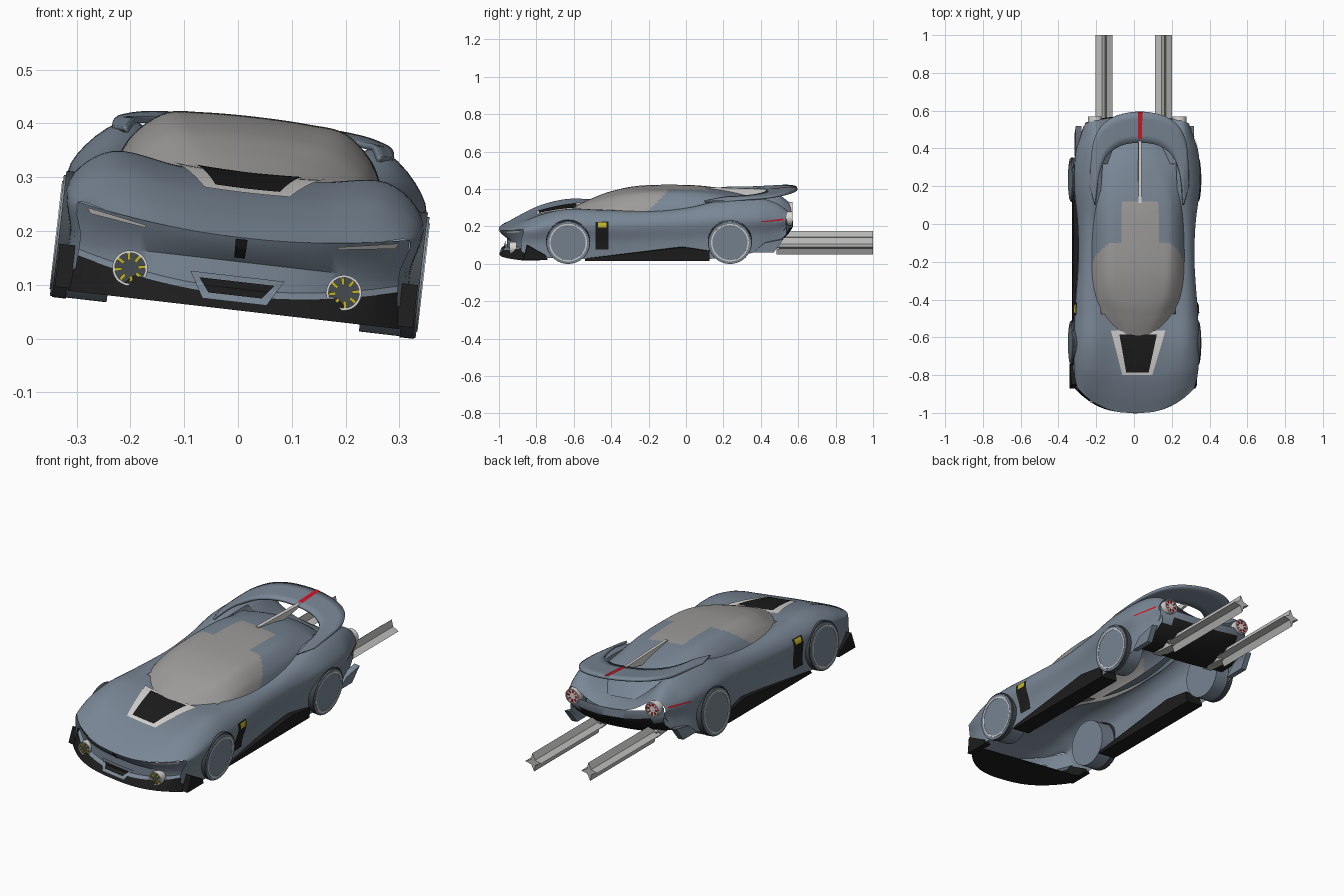
import bpy, bmesh, math
from mathutils import Vector, Matrix
from mathutils.bvhtree import BVHTree

if "Cube" in bpy.data.objects:
    bpy.data.objects.remove(bpy.data.objects["Cube"])

V = Vector
MATS = {}
for key, name, col in [
        ("body", "blue grey paint", (0.19, 0.24, 0.30)), ("black", "black trim", (0.012, 0.012, 0.012)),
        ("glass", "grey glass", (0.34, 0.33, 0.32)), ("silver", "silver trim", (0.68, 0.67, 0.65)),
        ("red", "red light", (0.60, 0.008, 0.02)), ("yellow", "yellow light", (0.55, 0.46, 0.02)),
        ("steel", "steel rail", (0.50, 0.50, 0.49)), ("dark", "dark grey", (0.06, 0.07, 0.08))]:
    m = bpy.data.materials.new(name)
    m.diffuse_color = (*col, 1)
    m.use_nodes = True
    m.node_tree.nodes["Principled BSDF"].inputs["Base Color"].default_value = m.diffuse_color
    MATS[key] = m
PARTS = []


def make(name, verts, faces, mats, rule=None, fix=True):
    me = bpy.data.meshes.new(name)
    me.from_pydata([tuple(v) for v in verts], [], faces)
    mats = [mats] if isinstance(mats, str) else mats
    for k in mats:
        me.materials.append(MATS[k])
    if rule:
        for p in me.polygons:
            p.material_index = rule(p.center)
    if fix:
        bm = bmesh.new()
        bm.from_mesh(me)
        bmesh.ops.remove_doubles(bm, verts=bm.verts, dist=1e-5)
        bmesh.ops.recalc_face_normals(bm, faces=bm.faces)
        bm.to_mesh(me)
        bm.free()
    ob = bpy.data.objects.new(name, me)
    bpy.context.collection.objects.link(ob)
    PARTS.append(ob)
    return ob


def spline(pts, n):
    """Catmull-Rom curve through the points."""
    out = []
    e = [pts[0] * 2 - pts[1]] + pts + [pts[-1] * 2 - pts[-2]]
    for i in range(1, len(e) - 2):
        a, b, c, d = e[i - 1:i + 3]
        for k in range(n):
            t = k / n
            out.append(0.5 * (2 * b + (c - a) * t + (2 * a - 5 * b + 4 * c - d) * t * t
                              + (3 * b - a - 3 * c + d) * t ** 3))
    return out + [pts[-1]]


def grid(name, rows, mats, rule=None, skip=None):
    w = len(rows[0])
    vs = [v for r in rows for v in r]
    fs = []
    for i in range(len(rows) - 1):
        for j in range(w - 1):
            f = (i * w + j, i * w + j + 1, (i + 1) * w + j + 1, (i + 1) * w + j)
            if not (skip and skip(sum((vs[k] for k in f), V()) / 4)):
                fs.append(f)
    return make(name, vs, fs, mats, rule)


def loft(name, halves, nu, nv, mats, rule=None, skip=None):
    """Smooth skin through mirrored half sections (centre to side)."""
    rows = []
    for h in halves:
        left = [V((-p.x, p.y, p.z)) for p in reversed(h[1:])]
        rows.append(spline(left + h, nu))
    cols = [spline(list(c), nv) for c in zip(*rows)]
    return grid(name, cols, mats, rule, skip)


def prism(name, pts, axis, a, b, mat):
    n = len(pts)
    vs = [(t, p, q) if axis == "x" else (p, t, q) for t in (a, b) for p, q in pts]
    fs = [tuple(range(n)), tuple(range(n, 2 * n))]
    fs += [(i, (i + 1) % n, n + (i + 1) % n, n + i) for i in range(n)]
    return make(name, vs, fs, mat)


def decal(name, corners, d, targets, mat, off=0.004, n=12):
    """Thin plate draped onto target surfaces along direction d."""
    vs, fs = [], []
    for t in targets:
        k = len(vs)
        vs += [v.co.copy() for v in t.data.vertices]
        fs += [tuple(i + k for i in p.vertices) for p in t.data.polygons]
    tree = BVHTree.FromPolygons(vs, fs)
    a, b, c, e = [V(p) for p in corners]
    d = V(d)
    rows = []
    for i in range(n + 1):
        row = []
        for j in range(n + 1):
            p = a.lerp(b, j / n).lerp(e.lerp(c, j / n), i / n)
            hit = tree.ray_cast(p - d * 3, d)[0] or tree.find_nearest(p)[0]
            row.append(hit - d * off)
        rows.append(row)
    return grid(name, rows, mat)


def drum(name, centre, r, depth, axis, mat, seg=48, hole=0):
    """Disc or ring along x or y."""
    prof = [(hole, -depth / 2), (r, -depth / 2), (r, depth / 2), (hole, depth / 2)]
    rows = []
    for i in range(seg + 1):
        a = 2 * math.pi * i / seg
        ring = [(q * math.cos(a), h, q * math.sin(a)) for q, h in prof]
        ring = ring + ring[:1]
        rows.append([V(centre) + (V((h, p, q)) if axis == "x" else V((p, h, q))) for p, h, q in ring])
    return grid(name, rows, mat)


# Main body shell: y, bow, centre z, peak x, peak z, width, width z, bottom x, bottom z
ST = [(-1.0, .13, .150, .24, .168, .310, .180, .300, .06),
      (-.90, .08, .195, .25, .212, .324, .190, .318, .04),
      (-.78, .04, .235, .25, .255, .330, .210, .325, .03),
      (-.62, .0, .262, .255, .282, .331, .220, .322, .03),
      (-.45, .0, .265, .26, .275, .324, .210, .310, .02),
      (-.20, .0, .262, .258, .270, .308, .212, .298, .02),
      (.00, .0, .262, .255, .288, .312, .225, .300, .02),
      (.20, .0, .26, .24, .333, .331, .250, .318, .03),
      (.38, -.01, .24, .23, .342, .324, .250, .310, .06),
      (.50, -.04, .22, .23, .315, .298, .240, .285, .09),
      (.57, -.05, .20, .23, .270, .275, .230, .265, .15)]
halves = []
for y, bow, zc, xp, zp, w, zw, wb, zb in ST:
    pts = [(0, zc), (xp / 2, zc + (zp - zc) * .25), (xp, zp), (w, zw), (w - .012, (zw + zb) / 2), (wb, zb)]
    halves.append([V((x, y + bow * (x / .31) ** 2.6, z)) for x, z in pts])
body = loft("body_shell", halves, 6, 8, "body", skip=lambda c: abs(c.x) < .2 and -.48 < c.y < .32)

# Canopy: y, bow, base x, base z, top x, top z
CAN = [(-.595, .05, .13, .262, .09, .270), (-.50, .05, .215, .262, .13, .312), (-.40, .03, .24, .262, .155, .346),
       (-.25, 0, .25, .262, .165, .371), (-.05, 0, .25, .268, .168, .376), (.12, 0, .24, .285, .16, .368),
       (.30, 0, .225, .29, .13, .335), (.42, -.03, .21, .25, .12, .285), (.50, -.04, .20, .21, .11, .235)]
halves = []
for y, bow, wb, zb, wt, zt in CAN:
    pts = [(0, zt), (wt * .6, zt - .003), (wt, zt - .012), ((wt + wb) / 2 + .012, zt - .012 - (zt - zb) * .4), (wb, zb)]
    halves.append([V((x, y + bow * (x / .2) ** 2, z)) for x, z in pts])
loft("canopy", halves, 10, 16, ["body", "glass"],
     rule=lambda c: int(c.y < -.21 + (c.z - .27) * 1.1 or (abs(c.x) < .1 and c.y < .12)))

# Looping tail wing
OUT = [(0, .595, .366), (.12, .575, .364), (.20, .525, .358), (.245, .44, .347), (.258, .33, .338), (.262, .2, .325)]
INN = [(0, .43, .356), (.10, .415, .354), (.175, .36, .350), (.21, .28, .346), (.225, .2, .343), (.235, .1, .325)]
sides = []
for c in (OUT, INN):
    h = [V(p) for p in c]
    sides.append(spline([V((-p.x, p.y, p.z)) for p in reversed(h[1:])] + h, 8))
wing = grid("tail_wing", [[a.lerp(b, t / 4) for a, b in zip(*sides)] for t in range(5)], "body")
sol = wing.modifiers.new("thickness", "SOLIDIFY")
sol.thickness, sol.offset = .012, 0
decal("wing_stripe", [(-.011, .45, 0), (.011, .45, 0), (.011, .592, 0), (-.011, .592, 0)], (0, 0, -1), [wing], "red", .009)
prism("roof_spine", [(.11, .374), (.44, .364), (.44, .35), (.3, .325), (.11, .35)], "x", -.008, .008, "silver")

# Front bumper with black splitter
rows = []
for k in range(7):
    row = []
    for i in range(41):
        x = -.31 + .62 * i / 40
        top, lip = .15 + .33 * x * x, .042 + .45 * x * x
        z = [top, top - .02, .105, lip + .012, lip, .015, .015][k]
        y = [-1, -.988, -.958, -.958, -.975, -.998, -.78][k]
        row.append(V((x, y + .13 * (abs(x) / .31) ** 2.6 * (k < 6), z)))
    rows.append(row)
bumper = grid("front_bumper", rows, ["body", "black"], rule=lambda c: int(c.z < .042 + .45 * c.x ** 2))

# Grille, nose plate and hood vent
fr = (0, 1, 0)
for nm, a, b, z0, z1, m, o in [("grille_frame", .06, .088, .030, .078, "body", .008),
                               ("grille_mesh", .05, .07, .042, .068, "black", .012),
                               ("nose_plate", .010, .011, .112, .147, "black", .006)]:
    decal(nm, [(-a, 0, z0), (a, 0, z0), (b, 0, z1), (-b, 0, z1)], fr, [bumper], m, o)
dn = (0, 0, -1)
decal("hood_vent_trim", [(-.08, -.80, 0), (.08, -.80, 0), (.145, -.565, 0), (-.145, -.565, 0)], dn, [body], "silver")
decal("hood_vent", [(-.06, -.785, 0), (.06, -.785, 0), (.1, -.585, 0), (-.1, -.585, 0)], dn, [body], "black", .008)

# Rear panel with black diffuser
rows = []
for z, y in [(.205, .57), (.165, .572), (.13, .55), (.09, .51), (.06, .45), (.06, .38)]:
    rows.append([V((x, y - .05 * (abs(x) / .31) ** 2.6, z + .03 * (abs(x) / .27) ** 2))
                 for x in [-.27 + .54 * i / 24 for i in range(25)]])
grid("rear_panel", rows, ["body", "black"], rule=lambda c: int(c.z < .165))


def lamp(name, x, y, z, r, face, disc, spoke):
    """Round lamp with silver rim and coloured spokes."""
    drum(name + "_rim", (x, y, z), r, .04, "y", "silver", 32, r * .86)
    drum(name + "_disc", (x, y + face * .008, z), r * .87, .012, "y", disc, 32)
    for i in range(8):
        a = i * math.pi / 4 + .2
        u, v = V((math.cos(a), math.sin(a))), V((-math.sin(a), math.cos(a))) * r * .09
        quad = [u * r * .45 - v, u * r * .85 - v, u * r * .85 + v, u * r * .45 + v]
        prism(name + "_spoke", [(x + p.x, z + p.y) for p in quad], "y", y + face * .012, y + face * .018, spoke)


star = []
for i in range(8):
    r = .045 if i % 2 == 0 else .017
    star.append((r * math.cos(i * math.pi / 4), r * math.sin(i * math.pi / 4)))

# Everything that appears on both sides
for s, side in ((1, "right"), (-1, "left")):
    for y, end in ((-.63, "front"), (.235, "rear")):
        drum(f"{side}_{end}_wheel", (s * .289, y, .115), .113, .106, "x", "body", 64)
        drum(f"{side}_{end}_wheel_ring", (s * .342, y, .115), .101, .004, "x", "silver", 64, .094)
        drum(f"{side}_{end}_wheel_arch", (s * .325, y, .118), .118, .026, "x", "dark", 64, .113)
    prism(side + "_sill", [(-.54, .015), (.125, .015), (.125, .068), (-.02, .088), (-.25, .06), (-.53, .028)],
          "x", s * .225, s * .322, "black")
    prism(side + "_front_canard", [(-.87, .02), (-.74, .02), (-.75, .045), (-.85, .10)], "x", s * .30, s * .335, "black")
    prism(side + "_rear_canard", [(.36, .06), (.47, .06), (.52, .13), (.42, .11)], "x", s * .285, s * .315, "body")
    prism(side + "_rail", [(s * .158 + p, .076 + q) for p, q in star], "y", .485, 1.0, "steel")
    prism(side + "_rail_mount", [(.36, .07), (.50, .06), (.50, .09), (.40, .12)], "x", s * .13, s * .185, "steel")
    lamp(side + "_fog_lamp", s * .2, -.925, .07, .033, -1, "dark", "yellow")
    lamp(side + "_tail_lamp", s * .225, .55, .232, .037, 1, "silver", "red")
    inw = (-s, 0, 0)
    for nm, y0, y1, z0, z1, m, o in [("side_vent", -.485, -.415, .075, .225, "black", .004),
                                     ("side_marker", -.47, -.425, .195, .222, "yellow", .008)]:
        decal(f"{side}_{nm}", [(0, y0, z0), (0, y1, z0), (0, y1, z1), (0, y0, z1)], inw, [body], m, o)
    decal(side + "_tail_slit", [(0, .40, .222), (0, .52, .228), (0, .52, .238), (0, .40, .227)], inw, [body], "red")
    decal(side + "_head_slit", [(s * .18, 0, .148), (s * .285, 0, .162), (s * .292, 0, .173), (s * .18, 0, .153)],
          fr, [bumper], "silver")

# Whole car leans to one side
lean = Matrix.Translation((-.010, 0, .0385)) @ Matrix.Rotation(math.radians(6.6), 4, "Y")
for ob in PARTS:
    ob.data.transform(lean)
    ob.select_set(True)
bpy.context.view_layer.objects.active = PARTS[0]
bpy.ops.object.shade_smooth_by_angle(angle=math.radians(35))
